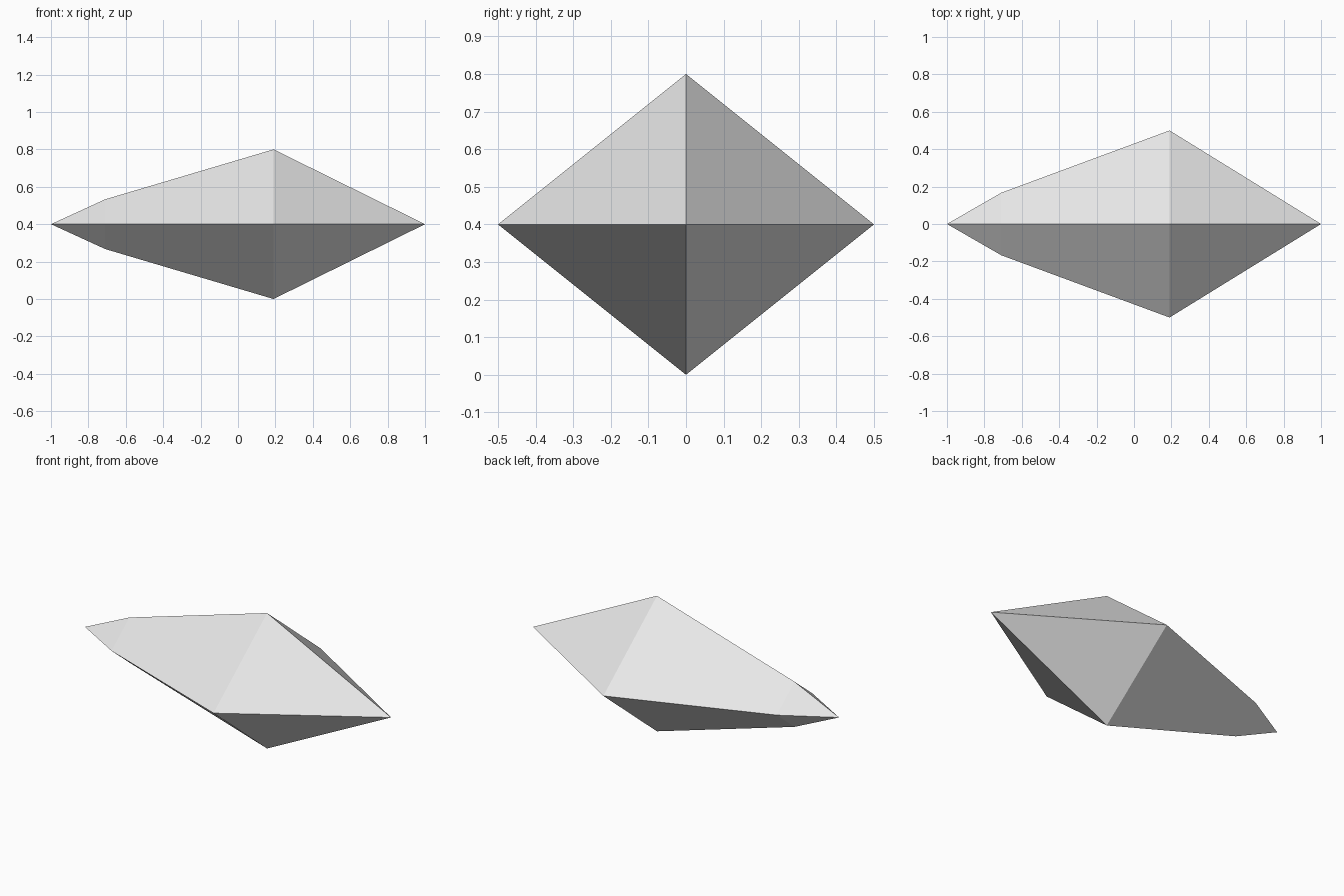
import bpy
import bmesh

cube = bpy.data.objects.get("Cube")
if cube:
    bpy.data.objects.remove(cube, do_unlink=True)

# Material
grey = bpy.data.materials.new("light_grey")
grey.use_nodes = True
colour = (0.8, 0.8, 0.8, 1)
grey.diffuse_color = colour
grey.node_tree.nodes["Principled BSDF"].inputs["Base Color"].default_value = colour

# Diamond cross-sections along x: position, half width, half height
MID = 0.4
sections = [(-0.71, 0.167, 0.133), (0.19, 0.5, 0.4)]

bm = bmesh.new()
rings = []
for x, w, h in sections:
    rings.append([bm.verts.new((x, y * w, MID + z * h))
                  for y, z in ((1, 0), (0, 1), (-1, 0), (0, -1))])
rear_tip = bm.verts.new((-1, 0, MID))
front_tip = bm.verts.new((1, 0, MID))

# Facets: tip, long body, tip
for i in range(4):
    j = (i + 1) % 4
    bm.faces.new((rear_tip, rings[0][i], rings[0][j]))
    bm.faces.new((rings[0][i], rings[1][i], rings[1][j], rings[0][j]))
    bm.faces.new((rings[1][i], front_tip, rings[1][j]))
bmesh.ops.recalc_face_normals(bm, faces=bm.faces)

# Crystal object
mesh = bpy.data.meshes.new("crystal_shard")
bm.to_mesh(mesh)
bm.free()
mesh.materials.append(grey)
crystal = bpy.data.objects.new("crystal_shard", mesh)
bpy.context.collection.objects.link(crystal)
